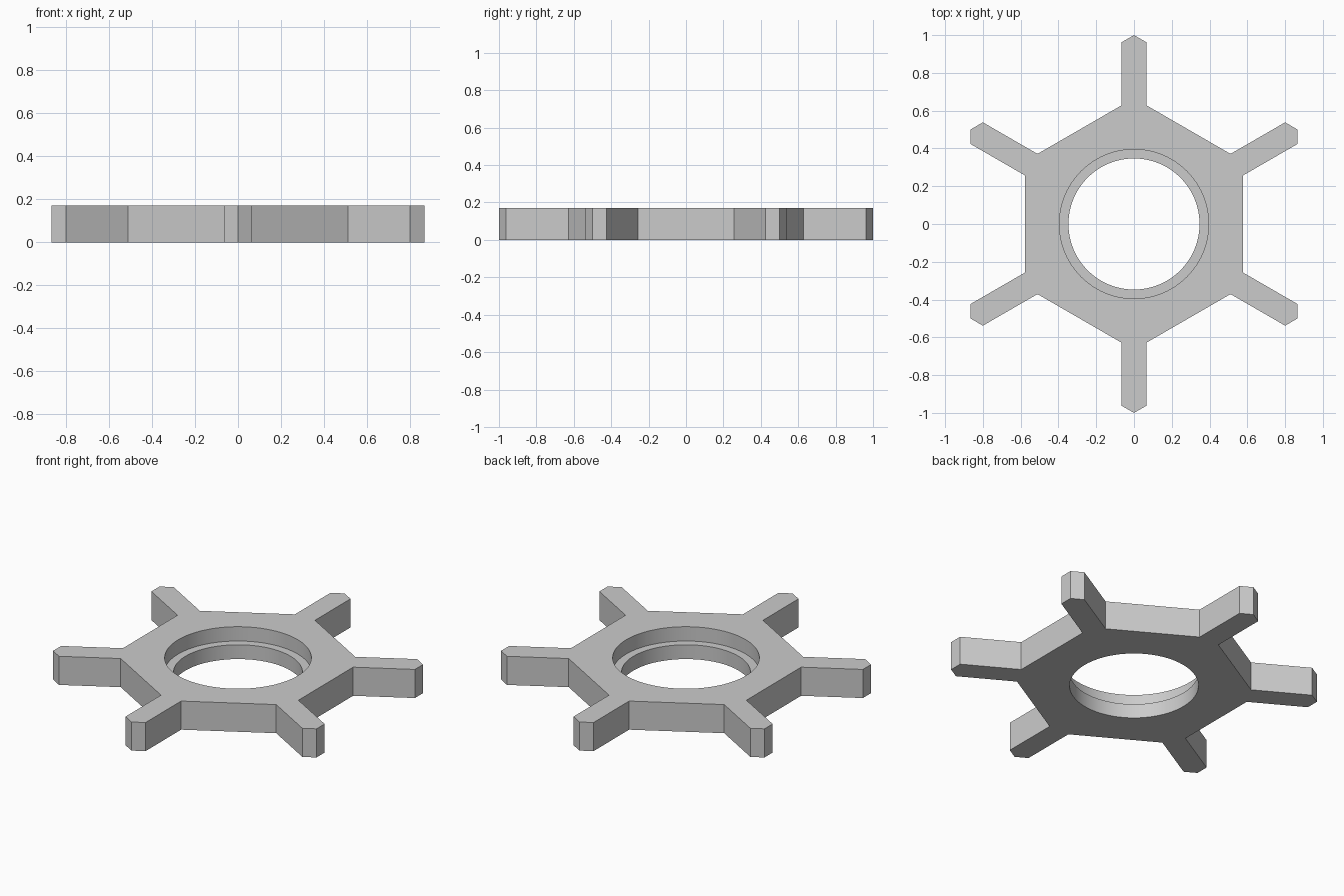
import bpy
import bmesh
from math import sin, cos, tan, pi, radians
from mathutils import Matrix, Vector

cube = bpy.data.objects.get("Cube")
if cube:
    bpy.data.objects.remove(cube, do_unlink=True)

HEIGHT = 0.17        # overall thickness
LEDGE = 0.085        # height of the step inside the bore
APOTHEM = 0.577      # centre to flat of the hexagonal hub
ARM = 0.066          # half width of an arm
BORE, SEAT = 0.347, 0.395
SEGMENTS = 96

# One arm pointing to +y: root, shoulder, tip, shoulder, root
slope = ARM * tan(pi / 6)
root = APOTHEM / cos(pi / 6) - slope
arm = [(-ARM, root), (-ARM, 1 - slope), (0, 1), (ARM, 1 - slope), (ARM, root)]

# Full outline, the arm repeated six times
outline = [Matrix.Rotation(-i * pi / 3, 2) @ Vector(p) for i in range(6) for p in arm]


def circle(radius):
    return [(radius * cos(2 * pi * i / SEGMENTS), radius * sin(2 * pi * i / SEGMENTS))
            for i in range(SEGMENTS)]


bm = bmesh.new()


def loop(points, z):
    verts = [bm.verts.new((p[0], p[1], z)) for p in points]
    edges = [bm.edges.new((v, verts[i - 1])) for i, v in enumerate(verts)]
    return verts, edges


def wall(a, b):
    for i in range(len(a)):
        bm.faces.new((a[i - 1], a[i], b[i], b[i - 1]))


outer_low, outer_low_edges = loop(outline, 0)
outer_top, outer_top_edges = loop(outline, HEIGHT)
bore_low, bore_low_edges = loop(circle(BORE), 0)
bore_top, _ = loop(circle(BORE), LEDGE)
seat_low, _ = loop(circle(SEAT), LEDGE)
seat_top, seat_top_edges = loop(circle(SEAT), HEIGHT)

# Outer side, lower bore, ledge and upper seat
wall(outer_low, outer_top)
wall(bore_low, bore_top)
wall(bore_top, seat_low)
wall(seat_low, seat_top)

# Flat top and underside around the hole
for edges, normal in ((outer_top_edges + seat_top_edges, (0, 0, 1)),
                      (outer_low_edges + bore_low_edges, (0, 0, -1))):
    bmesh.ops.triangle_fill(bm, edges=edges, use_beauty=True, normal=normal)
bmesh.ops.recalc_face_normals(bm, faces=bm.faces)

mesh = bpy.data.meshes.new("six_arm_hub")
bm.to_mesh(mesh)
bm.free()
hub = bpy.data.objects.new("six_arm_hub", mesh)
bpy.context.collection.objects.link(hub)

# Plain grey
grey = bpy.data.materials.new("light_grey")
grey.use_nodes = True
colour = (0.6, 0.6, 0.6, 1)
grey.diffuse_color = colour
grey.node_tree.nodes["Principled BSDF"].inputs["Base Color"].default_value = colour
mesh.materials.append(grey)

# Round bore, crisp edges elsewhere
bpy.ops.object.select_all(action="DESELECT")
hub.select_set(True)
bpy.context.view_layer.objects.active = hub
bpy.ops.object.shade_smooth_by_angle(angle=radians(30))
